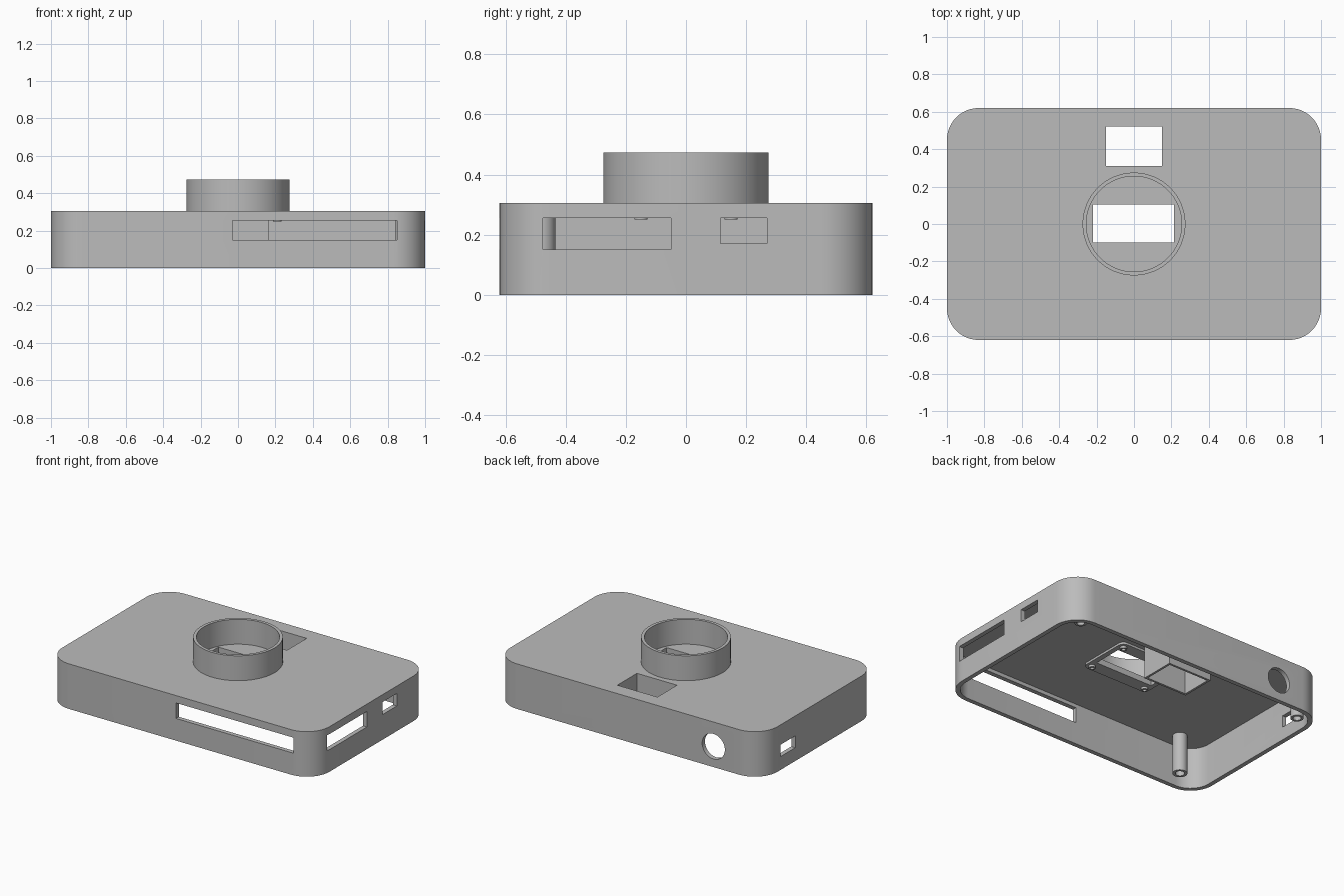
import bpy, bmesh, math
from mathutils import Matrix, Vector

if "Cube" in bpy.data.objects:
    bpy.data.objects.remove(bpy.data.objects["Cube"], do_unlink=True)

grey = bpy.data.materials.new("matte grey")
grey.use_nodes = True
colour = (0.5, 0.5, 0.5, 1)
grey.diffuse_color = colour
grey.node_tree.nodes["Principled BSDF"].inputs["Base Color"].default_value = colour


def rounded(half_x, half_y, r, steps=12):
    """Outline of a rectangle with rounded corners."""
    pts = []
    for i, (sx, sy) in enumerate([(1, 1), (-1, 1), (-1, -1), (1, -1)]):
        for k in range(steps + 1):
            a = math.pi / 2 * (i + k / steps)
            pts.append((sx * (half_x - r) + r * math.cos(a),
                        sy * (half_y - r) + r * math.sin(a)))
    return pts


def circle(r, n=48):
    return [(r * math.cos(2 * math.pi * i / n), r * math.sin(2 * math.pi * i / n))
            for i in range(n)]


def prism(name, outline, z0, z1, at=(0, 0)):
    """Extrude an outline upward from z0 to z1."""
    bm = bmesh.new()
    base = bm.faces.new([bm.verts.new((x + at[0], y + at[1], z0)) for x, y in outline])
    res = bmesh.ops.extrude_face_region(bm, geom=[base])
    top = [v for v in res["geom"] if isinstance(v, bmesh.types.BMVert)]
    bmesh.ops.translate(bm, verts=top, vec=Vector((0, 0, z1 - z0)))
    bmesh.ops.recalc_face_normals(bm, faces=bm.faces)
    mesh = bpy.data.meshes.new(name)
    bm.to_mesh(mesh)
    bm.free()
    mesh.materials.append(grey)
    obj = bpy.data.objects.new(name, mesh)
    bpy.context.collection.objects.link(obj)
    return obj


def box(name, x0, x1, y0, y1, z0, z1):
    return prism(name, [(x0, y0), (x1, y0), (x1, y1), (x0, y1)], z0, z1)


def cut(obj, *cutters):
    """Subtract the cutters from the object and discard them."""
    bpy.context.view_layer.objects.active = obj
    for c in cutters:
        mod = obj.modifiers.new("cut", "BOOLEAN")
        mod.operation, mod.solver, mod.object = "DIFFERENCE", "EXACT", c
        bpy.ops.object.modifier_apply(modifier=mod.name)
        bpy.data.objects.remove(c, do_unlink=True)
    return obj


def tube(name, r, hole, z0, z1, at, depth):
    return cut(prism(name, circle(r), z0, z1, at),
               prism("bore", circle(hole), z0 - 0.05, z0 + depth, at))


TOP, CEILING, WALL = 0.305, 0.28, 0.03

# Hollow shell, open at the bottom
shell = prism("case_shell", rounded(1, 0.62, 0.17), 0, TOP)
round_port = prism("round_port", circle(0.085), -0.1, 0.1)
round_port.data.transform(Matrix.Translation((-0.64, 0.62, 0.14)) @ Matrix.Rotation(math.pi / 2, 4, "X"))
cut(shell,
    prism("cavity", rounded(1 - WALL, 0.62 - WALL, 0.14), -0.1, CEILING),
    box("lens_window", -0.22, 0.215, -0.1, 0.105, 0.1, 0.4),
    box("finder_window", -0.15, 0.15, 0.31, 0.52, 0.1, 0.4),
    box("front_slot", -0.03, 0.85, -0.7, -0.55, 0.15, 0.255),
    box("side_long_slot", 0.92, 1.1, -0.475, -0.05, 0.15, 0.255),
    box("side_short_slot", 0.92, 1.1, 0.115, 0.27, 0.17, 0.255),
    box("small_port", -1.1, -0.92, 0.26, 0.42, 0.09, 0.17),
    round_port)

# Lens ring on the top face
ring = cut(prism("lens_ring", circle(0.275, 96), TOP - 0.002, 0.473),
           prism("ring_bore", circle(0.255, 96), 0.2, 0.6))

# Viewfinder duct running down through the case
duct = cut(box("finder_duct", -0.165, 0.165, 0.295, 0.535, 0, CEILING + 0.002),
           box("duct_bore", -0.15, 0.15, 0.31, 0.52, -0.1, 0.5))

# Frame under the lens window with its four pegs
frame = cut(prism("lens_frame", rounded(0.25, 0.19, 0.04), 0.265, CEILING + 0.002),
            box("frame_hole", -0.22, 0.215, -0.1, 0.105, 0.1, 0.4))
parts = [shell, ring, duct, frame]
for sx in (-1, 1):
    for sy in (-1, 1):
        parts.append(tube("frame_peg", 0.022, 0.012, 0.25, 0.27, (0.21 * sx, 0.15 * sy), 0.015))

# Screw posts in the corners
for x, y, r in [(-0.77, -0.48, 0.046), (-0.885, 0.5, 0.04), (0.88, 0.54, 0.038)]:
    parts.append(tube("screw_post", r, r * 0.62, 0.015, CEILING + 0.002, (x, y), 0.2))

# Smooth the round walls, keep hard edges
bpy.ops.object.select_all(action="DESELECT")
for p in parts:
    p.select_set(True)
bpy.context.view_layer.objects.active = shell
bpy.ops.object.shade_smooth_by_angle(angle=math.radians(30))
